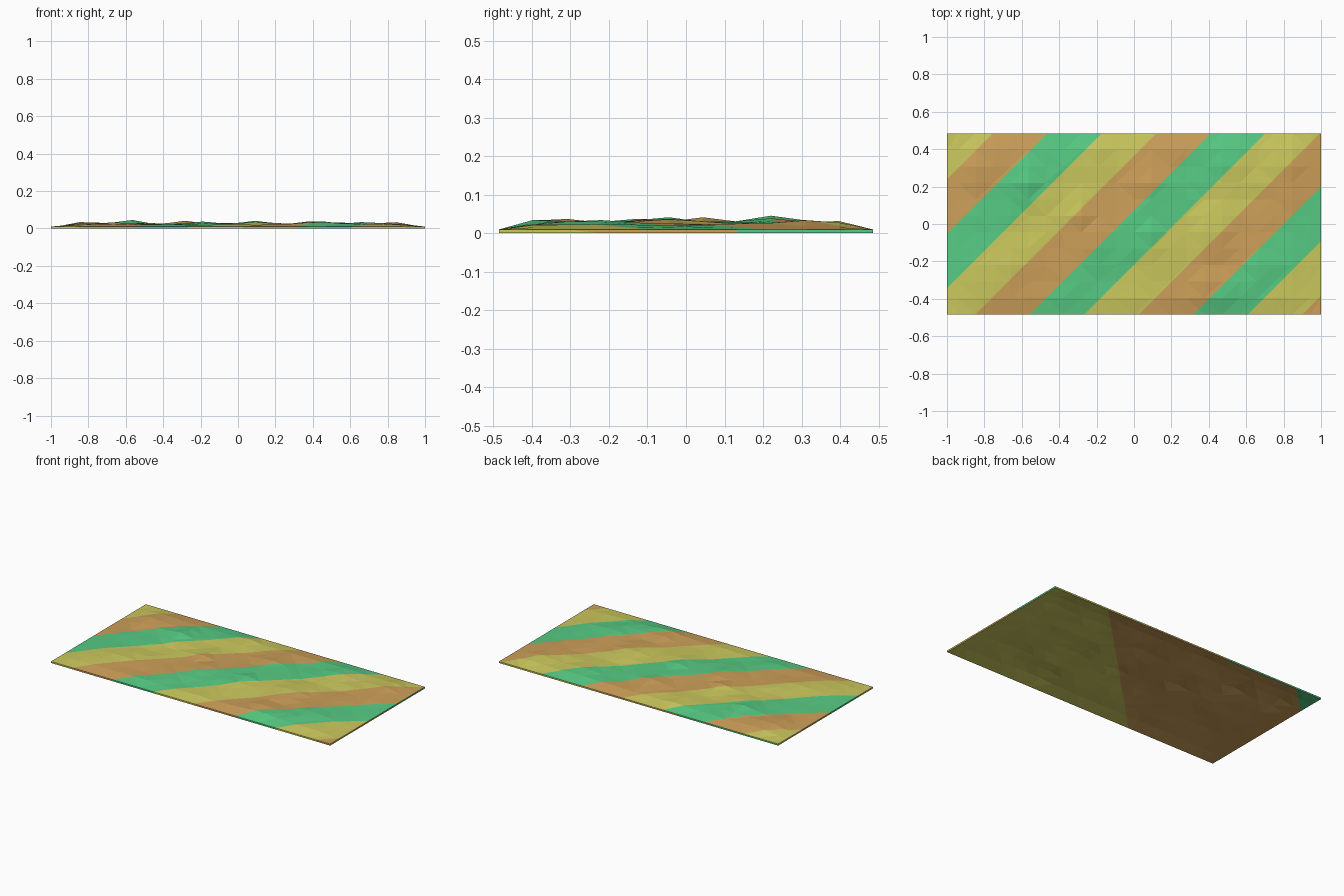
import bpy, bmesh, math, random
from mathutils import Vector

if "Cube" in bpy.data.objects:
    bpy.data.objects.remove(bpy.data.objects["Cube"])

random.seed(4)
HALF_Y, RIM = 0.485, 0.01
NX, NY = 10, 5

# Three flat colours
COLOURS = [("yellow", (0.60, 0.58, 0.11)),
           ("tan", (0.61, 0.35, 0.10)),
           ("green", (0.095, 0.60, 0.23))]
YELLOW, TAN, GREEN = 0, 1, 2

# Low mounds: x, y, height above the base swell
MOUNDS = [(-0.80, 0.31, .012), (-0.57, 0.22, .022), (-0.28, 0.05, .016),
          (-0.19, -0.13, .016), (0.10, 0.22, .015), (0.10, -0.05, .017),
          (0.42, -0.05, .018), (0.42, -0.36, .020), (0.66, -0.22, .012),
          (0.85, 0.30, .010), (-0.66, -0.22, .010), (0.50, 0.30, .014),
          (-0.24, 0.36, .012)]


def height(x, y):
    swell = 0.012 + sum(h * math.exp(-((x - a) ** 2 + (y - b) ** 2) / 0.011)
                        for a, b, h in MOUNDS)
    fade = min(1, (1 - abs(x)) / 0.15, (HALF_Y - abs(y)) / 0.095)
    return max(0, swell + random.uniform(-0.003, 0.003)) * fade


# Stripe boundaries along the diagonal x - y
FIRST, STEP = -1.24, 0.2915
top_cuts = [FIRST + STEP * k for k in range(10)]
under_cuts = [-1.30, 0.12]


def stripe(c):
    return math.floor((c - FIRST) / STEP + 1) % 3


def band(v, low, high, names):
    return names[0] if v < low else names[1] if v < high else names[2]


# Thin uneven sheet: top grid, matching underside, rim walls
xs = [-1] + [0.094 * k for k in range(-NX, NX + 1)] + [1]
ys = [HALF_Y * k / 5.5 for k in [-5.5 + j for j in range(12)]]
bm = bmesh.new()
top, under = [], []
for x in xs:
    hs = [height(x, y) for y in ys]
    top.append([bm.verts.new((x, y, RIM + h)) for y, h in zip(ys, hs)])
    under.append([bm.verts.new((x, y, h)) for y, h in zip(ys, hs)])
for i in range(len(xs) - 1):
    for j in range(len(ys) - 1):
        for g, flip in ((top, 1), (under, -1)):
            q = [g[i][j], g[i + 1][j], g[i + 1][j + 1], g[i][j + 1]]
            bm.faces.new(q[::flip])

ring = [(i, 0) for i in range(len(xs))]
ring += [(len(xs) - 1, j) for j in range(1, len(ys))]
ring += [(i, len(ys) - 1) for i in range(len(xs) - 2, -1, -1)]
ring += [(0, j) for j in range(len(ys) - 2, 0, -1)]
for (a, b), (c, d) in zip(ring, ring[1:] + ring[:1]):
    bm.faces.new((under[a][b], under[c][d], top[c][d], top[a][b]))
bmesh.ops.triangulate(bm, faces=[f for f in bm.faces])


# Cut the stripe edges into the faces
def cut(faces, c, normal):
    geom = list(faces) + list({e for f in faces for e in f.edges}) \
        + list({v for f in faces for v in f.verts})
    bmesh.ops.bisect_plane(bm, geom=geom, dist=1e-5,
                           plane_co=Vector((c, 0, 0)), plane_no=normal)


for c in top_cuts + under_cuts:
    cut(bm.faces[:], c, Vector((1, -1, 0)))

# Colour by direction and position
bm.normal_update()
for f in bm.faces:
    p, n = f.calc_center_median(), f.normal
    c = p.x - p.y
    if n.z > 0.5:
        f.material_index = stripe(c)
    elif n.z < -0.5:
        f.material_index = band(c, -1.30, 0.12, (GREEN, TAN, YELLOW))
    elif n.x > 0.5:
        f.material_index = band(p.y, -0.25, 0.15, (YELLOW, TAN, GREEN))
    elif n.y > 0.5:
        f.material_index = band(p.x, -0.3, 0.3, (GREEN, TAN, YELLOW))
    else:
        f.material_index = stripe(c)

mesh = bpy.data.meshes.new("striped_ground_sheet")
for name, rgb in COLOURS:
    m = bpy.data.materials.new(name)
    m.diffuse_color = (*rgb, 1)
    m.use_nodes = True
    m.node_tree.nodes["Principled BSDF"].inputs["Base Color"].default_value = m.diffuse_color
    mesh.materials.append(m)
bm.to_mesh(mesh)
bm.free()
obj = bpy.data.objects.new("striped_ground_sheet", mesh)
bpy.context.collection.objects.link(obj)
